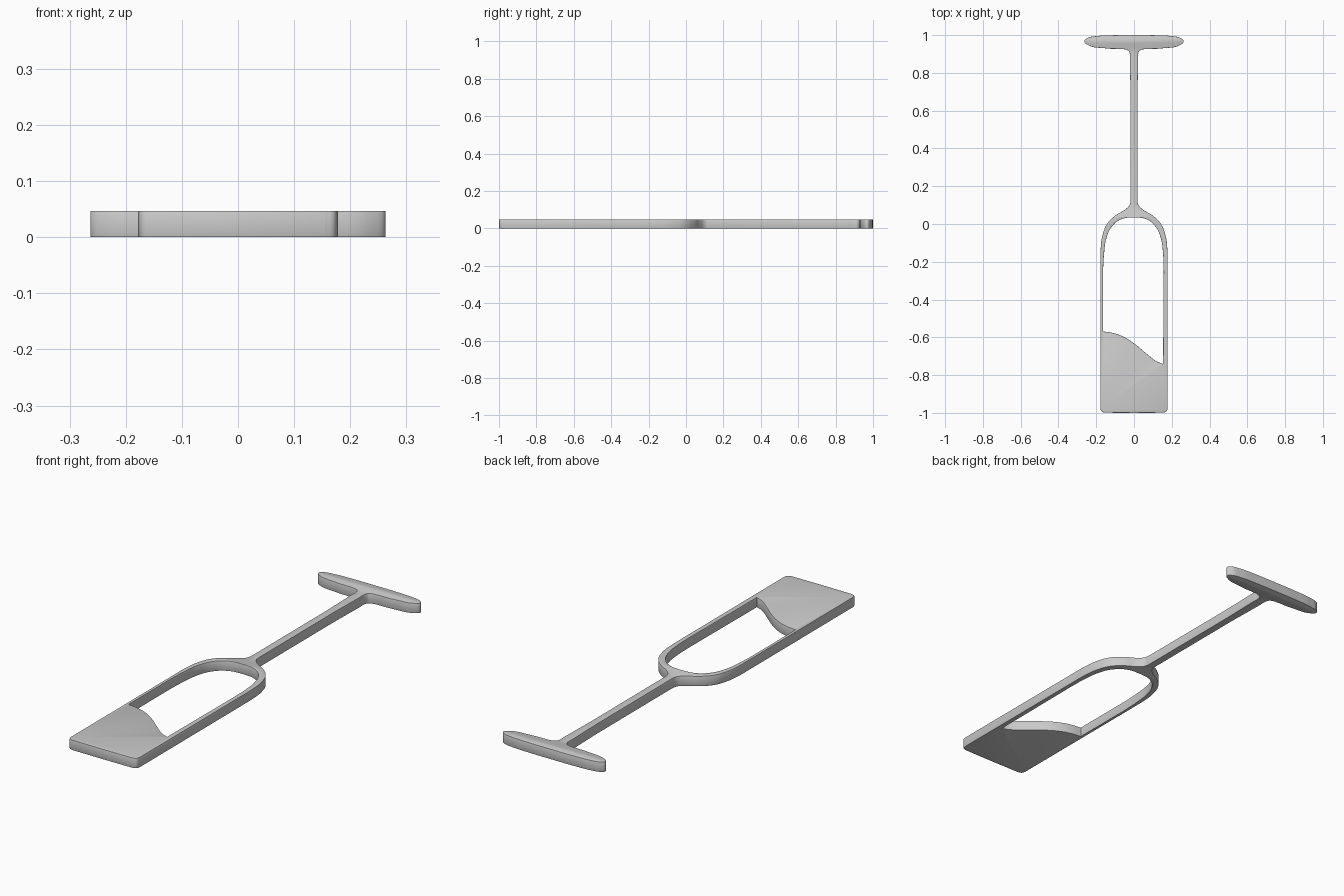
import bpy, math

if "Cube" in bpy.data.objects:
    bpy.data.objects.remove(bpy.data.objects["Cube"])

THICK = 0.047   # plate thickness
EDGE = 0.002    # tiny softened rim


def add_loop(curve, pts):
    """Closed bezier loop; 'A' points are smooth, 'V' points are corners."""
    sp = curve.splines.new('BEZIER')
    sp.bezier_points.add(len(pts) - 1)
    for bp, (x, y, kind) in zip(sp.bezier_points, pts):
        bp.co = (x, y, 0)
        h = 'AUTO' if kind == 'A' else 'VECTOR'
        bp.handle_left_type = bp.handle_right_type = h
    sp.use_cyclic_u = True
    sp.resolution_u = 10


# Right half of the glass silhouette, from foot centre down to the rim centre
half = [
    (0, 1.0, 'A'), (0.12, 0.999, 'A'), (0.205, 0.994, 'A'), (0.25, 0.983, 'A'),
    (0.263, 0.968, 'A'), (0.243, 0.947, 'A'), (0.15, 0.930, 'A'),
    (0.032, 0.919, 'A'), (0.024, 0.908, 'A'),
    (0.022, 0.86, 'V'), (0.018, 0.68, 'V'), (0.018, 0.13, 'V'),
    (0.023, 0.102, 'A'), (0.045, 0.078, 'A'), (0.10, 0.044, 'A'),
    (0.144, -0.002, 'A'), (0.168, -0.065, 'A'), (0.177, -0.14, 'A'),
    (0.178, -0.21, 'V'), (0.178, -0.975, 'V'),
    (0.172, -0.992, 'A'), (0.155, -0.999, 'V'), (0, -1.0, 'V'),
]
outline = half + [(-x, y, k) for x, y, k in reversed(half[1:-1])]

# Empty part of the bowl, closed below by the wavy drink surface
arch = [(0.07, 0.023, 'A'), (0.118, -0.02, 'A'), (0.143, -0.08, 'A'),
        (0.154, -0.16, 'A'), (0.157, -0.25, 'V')]
hole = [(0, 0.034, 'A')] + arch + [
    (0.154, -0.741, 'V'), (0.12, -0.727, 'A'), (0.06, -0.681, 'A'),
    (0, -0.632, 'A'), (-0.06, -0.595, 'A'), (-0.115, -0.576, 'A'),
    (-0.164, -0.569, 'V'), (-0.164, -0.25, 'V'),
] + [(-x * 1.03, y, k) for x, y, k in reversed(arch[:-1])]

# Filled and extruded glass plate
curve = bpy.data.curves.new("wine_glass_plate", 'CURVE')
curve.dimensions = '2D'
curve.fill_mode = 'BOTH'
curve.extrude = THICK / 2 - EDGE
curve.bevel_depth = EDGE
curve.bevel_resolution = 1
curve.offset = -EDGE
add_loop(curve, outline)
add_loop(curve, hole)
glass = bpy.data.objects.new("wine_glass_plate", curve)
bpy.context.collection.objects.link(glass)
glass.location.z = THICK / 2

# Turn into a welded mesh with crisp rims and smooth walls
bpy.context.view_layer.objects.active = glass
glass.select_set(True)
bpy.ops.object.convert(target='MESH')
bpy.ops.object.mode_set(mode='EDIT')
bpy.ops.mesh.select_all(action='SELECT')
bpy.ops.mesh.remove_doubles(threshold=0.0001)
bpy.ops.mesh.normals_make_consistent(inside=False)
bpy.ops.object.mode_set(mode='OBJECT')
bpy.ops.object.shade_smooth_by_angle(angle=math.radians(30))
